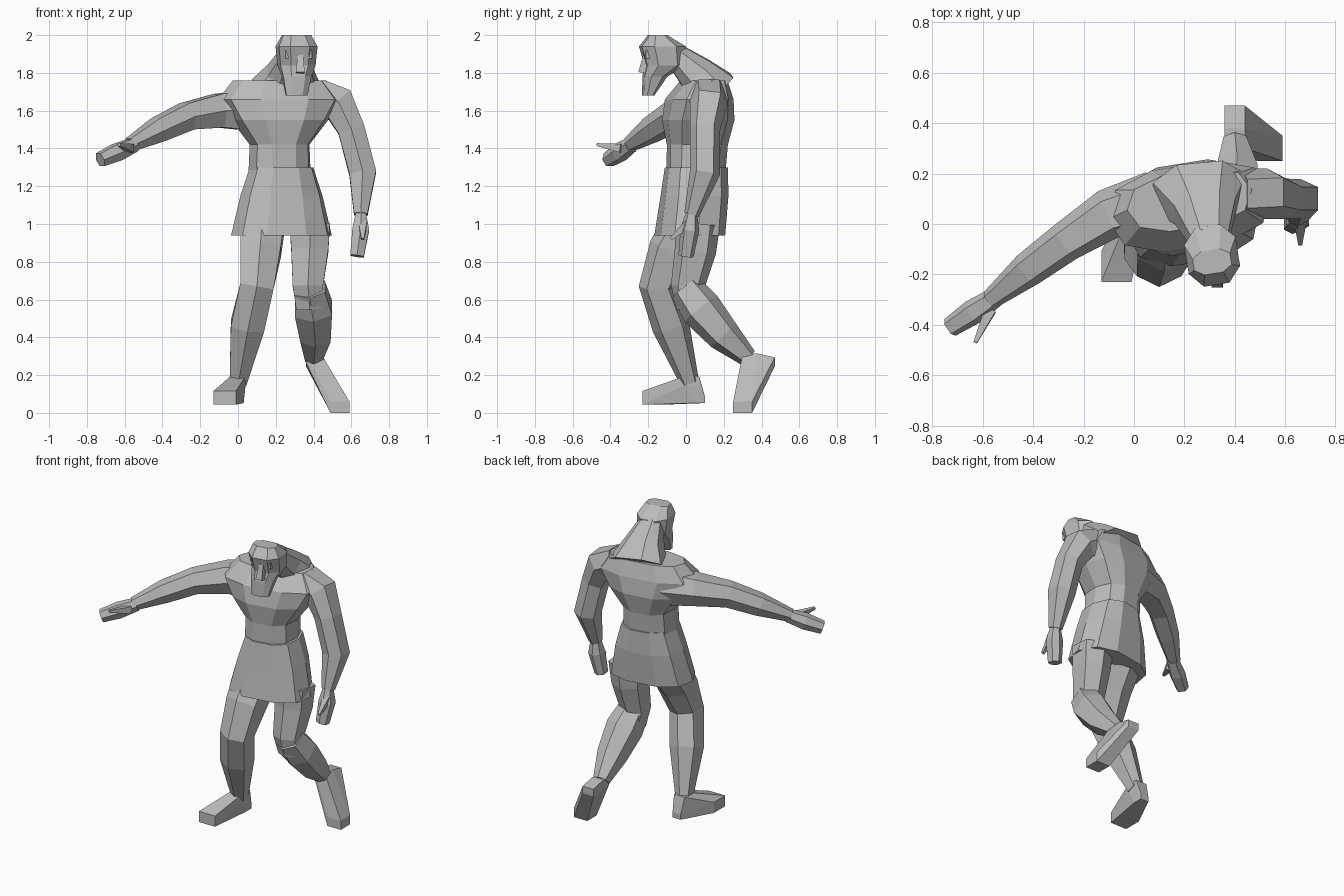
import bpy
import bmesh
from math import cos, sin, tau, copysign
from mathutils import Vector, Matrix

if "Cube" in bpy.data.objects:
    bpy.data.objects.remove(bpy.data.objects["Cube"])

AXIS_X, AXIS_Z = Vector((1, 0, 0)), Vector((0, 0, 1))
BODY_TURN = .16

grey = (.5, .5, .5, 1)
stone = bpy.data.materials.new("plain grey")
stone.use_nodes = True
stone.diffuse_color = grey
stone.node_tree.nodes["Principled BSDF"].inputs["Base Color"].default_value = grey


def finish(name, bm):
    """Turn a bmesh into a flat shaded object."""
    bmesh.ops.recalc_face_normals(bm, faces=bm.faces)
    mesh = bpy.data.meshes.new(name)
    bm.to_mesh(mesh)
    bm.free()
    mesh.materials.append(stone)
    obj = bpy.data.objects.new(name, mesh)
    bpy.context.collection.objects.link(obj)


def ring_points(centre, across, depth, sides, half_step):
    """Points around a slightly squared ellipse."""
    points = []
    for side in range(sides):
        angle = tau * (side + half_step / 2) / sides
        c, s = (copysign(abs(wave) ** .8, wave) for wave in (cos(angle), sin(angle)))
        points.append(centre + across * c + depth * s)
    return points


def skin(name, rings):
    """Join rings of points into a closed surface."""
    bm = bmesh.new()
    rings = [[bm.verts.new(point) for point in ring] for ring in rings]
    for low, high in zip(rings, rings[1:]):
        for side in range(len(low)):
            bm.faces.new((low[side - 1], low[side], high[side], high[side - 1]))
    bm.faces.new(rings[0][::-1])
    bm.faces.new(rings[-1])
    finish(name, bm)


def trunk(name, middle, levels, sides=10):
    """Upright part from levels of (height, front, back, half width)."""
    turn = Matrix.Rotation(BODY_TURN, 3, "Z")
    rings = []
    for height, front, back, half in levels:
        centre = Vector((middle, (front + back) / 2, height))
        across = turn @ Vector((half, 0, 0))
        depth = turn @ Vector((0, (back - front) / 2, 0))
        rings.append(ring_points(centre, across, depth, sides, sides < 10))
    skin(name, rings)


def limb(name, *joints, sides=6, flat=1):
    """Tube through joints of (x, y, z, radius); flat scales its depth."""
    centres = [Vector(joint[:3]) for joint in joints]
    whole = centres[-1] - centres[0]
    sideways = abs(whole.x) > max(abs(whole.y), abs(whole.z))
    reference = AXIS_Z if sideways else AXIS_X
    rings = []
    for i, joint in enumerate(joints):
        ahead = centres[min(i + 1, len(centres) - 1)]
        tangent = (ahead - centres[max(i - 1, 0)]).normalized()
        across = (reference - tangent * reference.dot(tangent)).normalized()
        depth = tangent.cross(across) * flat
        radius = joint[-1]
        rings.append(ring_points(centres[i], across * radius, depth * radius, sides, True))
    skin(name, rings)


def foot(name, *joints):
    """Angular chunk around ankle, heel and toe, each (x, y, z, radius)."""
    bm = bmesh.new()
    for x, y, z, radius in joints:
        for dx in (-radius, radius):
            for dy in (-radius, radius):
                for dz in (-radius, radius):
                    bm.verts.new((x + dx, y + dy, z + dz * .6))
    hull = bmesh.ops.convex_hull(bm, input=bm.verts)
    inside = set(hull["geom_interior"] + hull["geom_unused"])
    bmesh.ops.delete(bm, geom=[v for v in inside if isinstance(v, bmesh.types.BMVert)])
    finish(name, bm)


# Torso, with a sloping neck growing out of the upper back
trunk("torso", .22, [
    (1.2, -.1, .2, .17),
    (1.42, -.1, .22, .16),
    (1.55, -.12, .25, .26),
    (1.66, -.1, .24, .33),
    (1.76, -.02, .21, .25),
])
limb("neck", (.26, .12, 1.7, .2), (.28, .05, 1.8, .13), (.3, -.06, 1.9, .08), sides=8, flat=.8)

# Kilt with a flared hem
trunk("kilt", .23, [
    (.94, -.16, .2, .27),
    (1.15, -.13, .22, .22),
    (1.3, -.11, .22, .17),
])

# Head with long jaw, brow and nose
trunk("head", .31, [
    (1.68, -.23, -.17, .06),
    (1.78, -.23, -.1, .08),
    (1.84, -.22, 0, .1),
    (1.94, -.25, 0, .11),
    (2, -.2, -.1, .08),
], sides=8)
limb("brow", (.25, -.2, 1.9, .03), (.39, -.19, 1.9, .03), sides=4)
limb("nose", (.33, -.21, 1.9, .02), (.33, -.23, 1.8, .03), sides=4)

# Right arm, reaching out sideways and forwards
limb("right_arm",
     (.08, .09, 1.6, .12),
     (-.1, .04, 1.6, .1),
     (-.27, -.07, 1.57, .08),
     (-.42, -.18, 1.5, .07),
     (-.57, -.3, 1.42, .04))
limb("right_hand", (-.55, -.29, 1.42, .04), (-.64, -.35, 1.38, .05), (-.73, -.41, 1.34, .04))
limb("right_thumb", (-.57, -.34, 1.4, .03), (-.63, -.47, 1.42, .01), sides=4)

# Left arm, hanging
limb("left_arm",
     (.42, .12, 1.68, .1),
     (.53, .12, 1.64, .1),
     (.6, .1, 1.5, .08),
     (.66, .1, 1.27, .08),
     (.65, .03, 1.05, .04))
limb("left_hand", (.65, .03, 1.06, .03), (.65, .02, .97, .05), (.63, 0, .83, .04))
limb("left_thumb", (.66, .01, 1, .03), (.66, -.08, .92, .01), sides=4)

# Right leg, planted in front
limb("right_leg",
     (.13, .01, 1, .13),
     (.12, -.08, .86, .12),
     (.1, -.15, .67, .1),
     (.05, -.08, .46, .1),
     (0, .02, .16, .05))
foot("right_foot", (0, .03, .17, .04), (0, .07, .07, .03), (-.07, -.17, .08, .06))

# Left leg, trailing with a bent knee and lifted heel
limb("left_thigh", (.38, .06, 1, .12), (.38, .05, .86, .11), (.37, .01, .67, .09), (.38, .03, .56, .08))
limb("left_shin", (.38, 0, .66, .09), (.4, .08, .55, .11), (.41, .2, .41, .09), (.4, .33, .29, .05))
foot("left_foot", (.4, .34, .29, .04), (.4, .43, .27, .04), (.54, .3, .03, .05))
